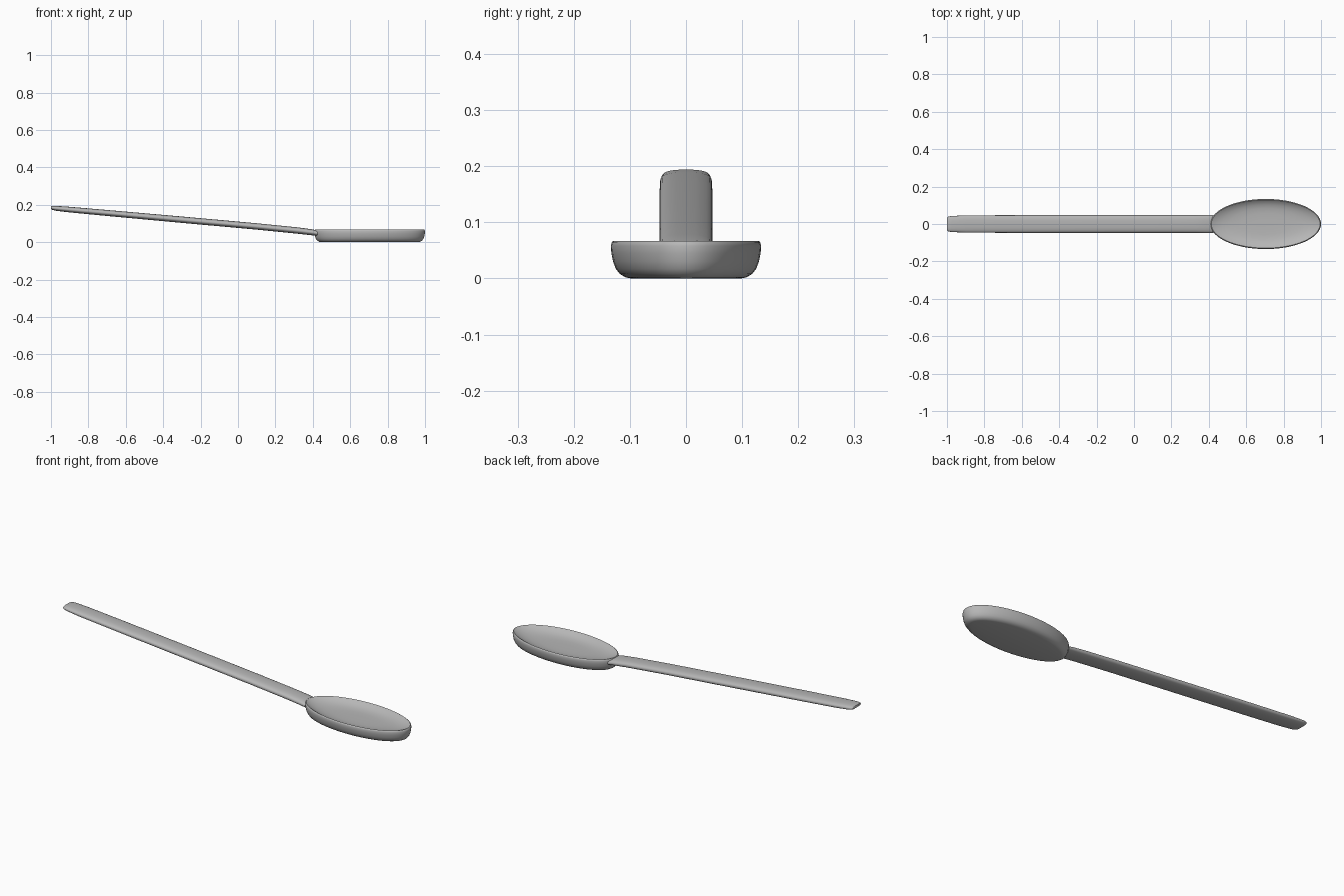
import bpy, bmesh, math

cube = bpy.data.objects.get("Cube")
if cube:
    bpy.data.objects.remove(cube, do_unlink=True)

grey = bpy.data.materials.new("plain grey")
grey.use_nodes = True
colour = (0.47, 0.47, 0.47, 1)
grey.diffuse_color = colour
grey.node_tree.nodes["Principled BSDF"].inputs["Base Color"].default_value = colour


def loft(name, rings, angle):
    """Skin a list of closed rings and cap both ends."""
    bm = bmesh.new()
    loops = [[bm.verts.new(p) for p in ring] for ring in rings]
    n = len(loops[0])
    for a, b in zip(loops, loops[1:]):
        for i in range(n):
            j = (i + 1) % n
            bm.faces.new((a[i], a[j], b[j], b[i]))
    bm.faces.new(loops[0])
    bm.faces.new(loops[-1])
    bmesh.ops.recalc_face_normals(bm, faces=bm.faces)
    mesh = bpy.data.meshes.new(name)
    bm.to_mesh(mesh)
    bm.free()
    mesh.materials.append(grey)
    obj = bpy.data.objects.new(name, mesh)
    bpy.context.collection.objects.link(obj)
    bpy.ops.object.select_all(action='DESELECT')
    obj.select_set(True)
    bpy.context.view_layer.objects.active = obj
    bpy.ops.object.shade_smooth_by_angle(angle=math.radians(angle))
    return obj


def oval(inset, z, scale=1.0, n=64):
    """Oval outline of the bowl, drawn in from the rim."""
    rx, ry = (0.296 - inset) * scale, (0.134 - inset) * scale
    return [(0.704 + rx * math.cos(t), ry * math.sin(t), z)
            for t in (2 * math.pi * i / n for i in range(n))]


# Bowl: flat base, rounded lower edge, thin rim and shallow dish
outside = [(0.036, 0), (0.026, 0.002), (0.016, 0.008), (0.009, 0.017),
           (0.004, 0.03), (0.001, 0.045), (0, 0.058), (0.002, 0.065), (0.005, 0.067)]
rings = [oval(inset, z) for inset, z in outside]
for s in (0.97, 0.9, 0.8, 0.65, 0.45, 0.2, 0.03):
    rings.append(oval(0.005, 0.04 + 0.027 * s ** 5, s))
loft("bowl", rings, 50)


def section(x, z, half_width, half_height, n=24):
    """Rounded flat cross-section of the handle."""
    ring = []
    for i in range(n):
        t = 2 * math.pi * i / n
        c, s = math.cos(t), math.sin(t)
        ring.append((x, math.copysign(abs(c) ** 0.75, c) * half_width,
                     z + math.copysign(abs(s) ** 0.85, s) * half_height))
    return ring


# Handle: a long gently sloping bar with a blunt rounded tip
stations = [(-1.0, 0.184, 0.033, 0.006), (-0.994, 0.183, 0.039, 0.010),
            (-0.975, 0.181, 0.043, 0.013), (-0.9, 0.174, 0.046, 0.015),
            (-0.7, 0.156, 0.047, 0.016), (-0.3, 0.120, 0.047, 0.017),
            (0.1, 0.084, 0.047, 0.017), (0.32, 0.062, 0.047, 0.017),
            (0.4, 0.052, 0.048, 0.016), (0.425, 0.047, 0.048, 0.014)]
loft("handle", [section(*s) for s in stations], 50)
